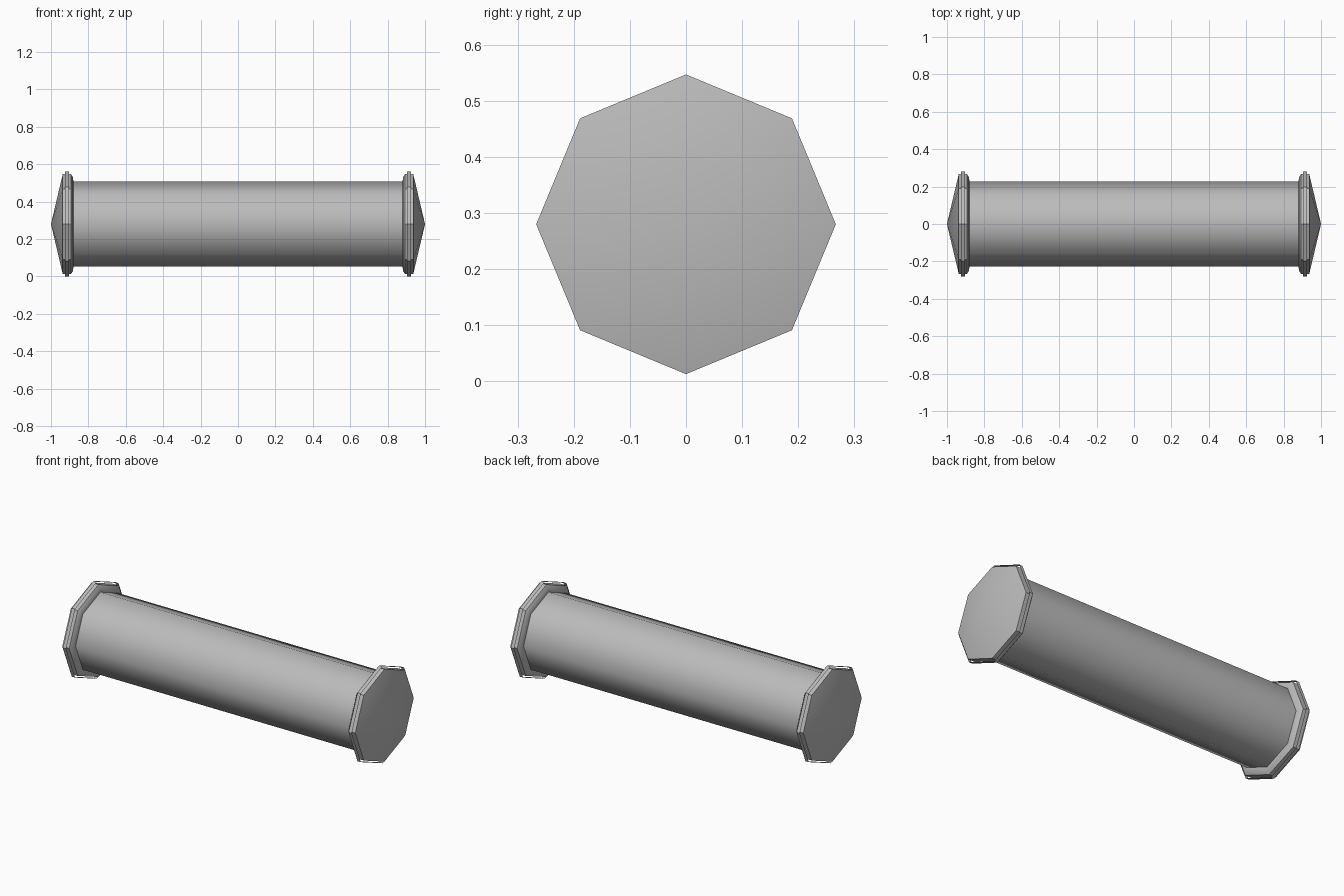
import bpy
import math

cube = bpy.data.objects.get("Cube")
if cube:
    bpy.data.objects.remove(cube, do_unlink=True)

SIDES = 8
AXIS_Z = 0.28

metal = bpy.data.materials.new("light grey")
metal.use_nodes = True
grey = (0.5, 0.5, 0.5, 1)
metal.diffuse_color = grey
metal.node_tree.nodes["Principled BSDF"].inputs["Base Color"].default_value = grey


def lathe(name, profile, angle):
    """Turn (x, radius) points around the long axis; radius 0 makes a tip."""
    verts, faces, rings = [], [], []
    for x, r in profile:
        count = SIDES if r else 1
        rings.append([len(verts) + i for i in range(count)])
        for i in range(count):
            a = math.tau * i / SIDES
            verts.append((x, r * math.cos(a), AXIS_Z + r * math.sin(a)))
    for a, b in zip(rings, rings[1:]):
        for i in range(SIDES):
            j = (i + 1) % SIDES
            if len(a) == 1:
                faces.append((a[0], b[j], b[i]))
            else:
                faces.append((a[i], a[j], b[j], b[i]))
    # Profiles running towards -x need the opposite winding
    if profile[0][0] > profile[-1][0]:
        faces = [f[::-1] for f in faces]
    faces = [f[::-1] for f in faces]
    mesh = bpy.data.meshes.new(name)
    mesh.from_pydata(verts, [], faces)
    # Outward normals
    mesh.update()
    if sum(p.normal.y * p.center.y + p.normal.z * (p.center.z - AXIS_Z)
           for p in mesh.polygons) < 0:
        mesh.flip_normals()
    mesh.materials.append(metal)
    obj = bpy.data.objects.new(name, mesh)
    bpy.context.collection.objects.link(obj)
    bpy.ops.object.select_all(action='DESELECT')
    obj.select_set(True)
    bpy.context.view_layer.objects.active = obj
    bpy.ops.object.shade_smooth_by_angle(angle=math.radians(angle))
    return obj


# Smooth main tube
lathe("tube", [(-0.885, 0.227), (0.885, 0.227)], 60)

for side, s in (("left", 1), ("right", -1)):
    # Shallow pointed cap with its stepped flange
    lathe(side + "_end_cap", [(s, 0), (s * 0.937, 0.267)], 40)
    lathe(side + "_flange", [(s * 0.937, 0.267), (s * 0.893, 0.267),
                             (s * 0.882, 0.25), (s * 0.88, 0.227)], 30)
    # Thin open band standing clear of the flange
    lathe(side + "_band", [(s * 0.924, 0.28), (s * 0.903, 0.28)], 30)
